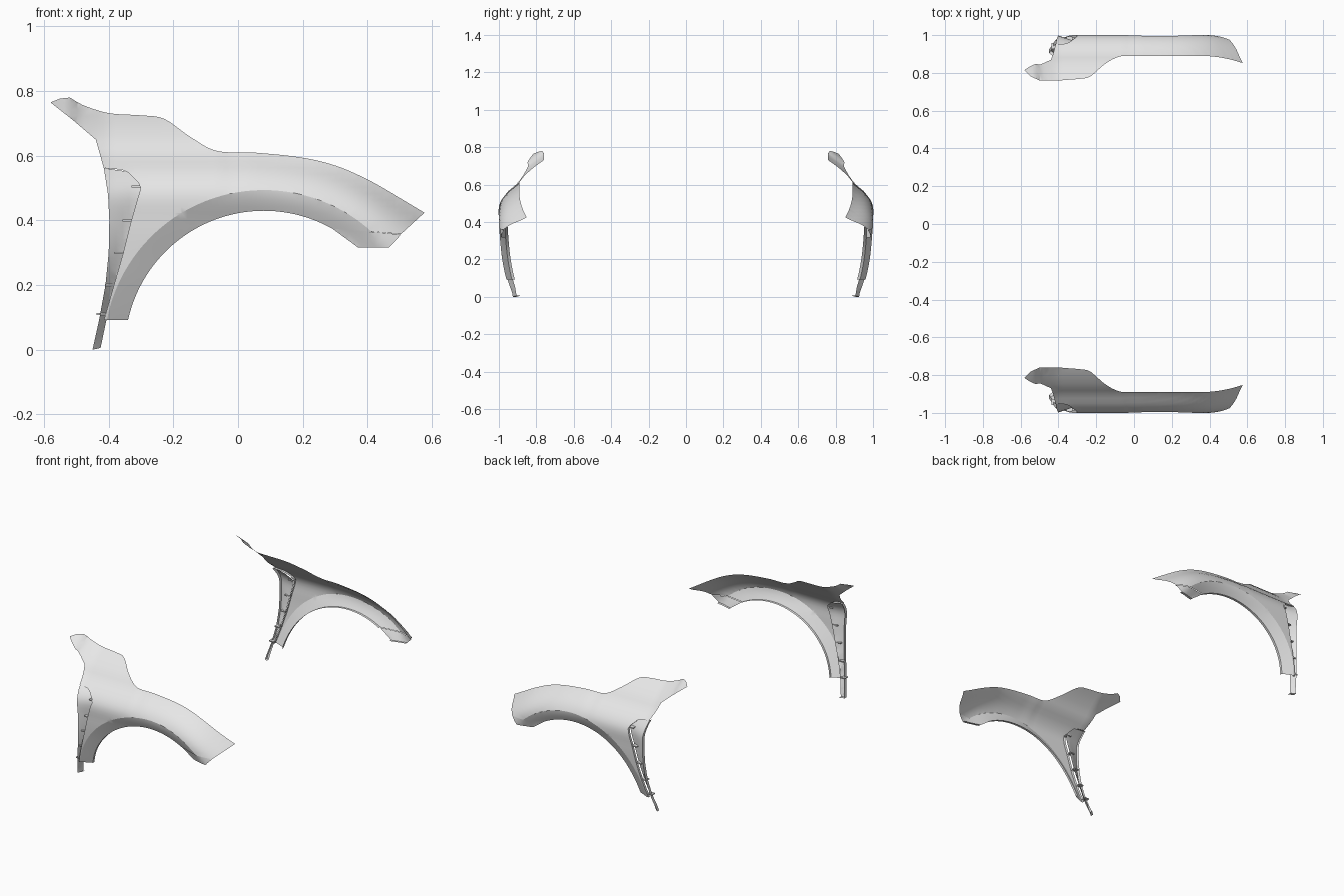
import bpy
import bmesh
import math

if "Cube" in bpy.data.objects:
    bpy.data.objects.remove(bpy.data.objects["Cube"], do_unlink=True)

paint = bpy.data.materials.new("light_grey_paint")
paint.use_nodes = True
paint.diffuse_color = (0.8, 0.8, 0.8, 1)
paint.node_tree.nodes["Principled BSDF"].inputs["Base Color"].default_value = paint.diffuse_color

STEP = 0.02
ARCH_X, LIP_R, CREASE_R = 0.08, 0.43, 0.494

# Upper edge height along the length, and outward reach against height
TOP_EDGE = [(-0.52, 0.78), (-0.48, 0.757), (-0.4, 0.732), (-0.3, 0.725), (-0.23, 0.715),
            (-0.15, 0.66), (-0.07, 0.616), (0.05, 0.61), (0.2, 0.594), (0.3, 0.57),
            (0.4, 0.527), (0.5, 0.47), (0.577, 0.424)]
REACH = [(0, 0.93), (0.1, 0.962), (0.2, 0.982), (0.3, 0.993), (0.4, 0.999), (0.49, 0.998),
         (0.55, 0.962), (0.6, 0.902), (0.65, 0.86), (0.7, 0.803), (0.73, 0.76)]
# Edge of the skin beside the side vent, from bottom to top
VENT_EDGE = [(-0.415, 0.092), (-0.355, 0.3), (-0.33, 0.4), (-0.301, 0.5),
             (-0.308, 0.517), (-0.342, 0.55), (-0.36, 0.557), (-0.415, 0.562)]
VENT_REAR = [(-0.415, 0.562), (-0.402, 0.48), (-0.398, 0.4), (-0.4, 0.3),
             (-0.41, 0.2), (-0.43, 0.09), (-0.45, 0)]


def smooth_curve(points, t):
    """Hermite interpolation through points, clamped at the ends."""
    t = min(max(t, points[0][0]), points[-1][0])
    last = len(points) - 1

    def slope(i):
        a, b = points[max(i - 1, 0)], points[min(i + 1, last)]
        return (b[1] - a[1]) / (b[0] - a[0])

    i = 0
    while i < last - 1 and t > points[i + 1][0]:
        i += 1
    (x0, v0), (x1, v1) = points[i], points[i + 1]
    w = x1 - x0
    s = (t - x0) / w
    return (v0 * (1 + 2 * s) * (1 - s) ** 2 + v1 * s * s * (3 - 2 * s)
            + w * s * (1 - s) * (slope(i) * (1 - s) - slope(i + 1) * s))


def polyline(points, z):
    """Straight interpolation of x by height."""
    pts = sorted((p[1], p[0]) for p in points)
    z = min(max(z, pts[0][0]), pts[-1][0])
    for (z0, x0), (z1, x1) in zip(pts, pts[1:]):
        if z <= z1:
            return x0 + (x1 - x0) * (z - z0) / (z1 - z0)


def reach(x, z):
    """Outward distance of the body surface."""
    level = z
    if x > -0.07:
        level += 0.613 - smooth_curve(TOP_EDGE, x)
    elif x < -0.4:
        level += 0.732 - smooth_curve(TOP_EDGE, x)
    y = smooth_curve(REACH, level)
    y -= 0.03 * (max(0, x - 0.35) / 0.2) ** 2
    y += 0.45 * max(0, -0.5 - x)
    r = math.hypot(x - ARCH_X, z)
    y -= 0.03 * min(max((CREASE_R - r) / (CREASE_R - LIP_R), 0), 1)
    return y


def vent_reach(x, z):
    """Vent surface sinks below the skin towards its front edge."""
    rear, front = polyline(VENT_REAR, z), polyline(VENT_EDGE[:4], z)
    s = min(max((x - rear) / max(front - rear, 0.02), 0), 1)
    return reach(x, z) - 0.004 - 0.03 * s


def arc(radius, start, end, count=40):
    angles = [math.radians(start + (end - start) * i / count) for i in range(count + 1)]
    return [(ARCH_X + radius * math.cos(a), radius * math.sin(a)) for a in angles]


def finish(name, bm, angle=22):
    mesh = bpy.data.meshes.new(name)
    bm.to_mesh(mesh)
    bm.free()
    obj = bpy.data.objects.new(name, mesh)
    bpy.context.collection.objects.link(obj)
    mesh.materials.append(paint)
    bpy.ops.object.select_all(action="DESELECT")
    obj.select_set(True)
    bpy.context.view_layer.objects.active = obj
    bpy.ops.object.shade_smooth_by_angle(angle=math.radians(angle))
    mirror = obj.modifiers.new("other_side", "MIRROR")
    mirror.use_axis = (False, True, False)
    mirror.use_mirror_merge = False


def panel(name, outlines, depth, has_flange, flange=0.015):
    """Fill outlines in the side plane, dice them, then bend them to the body."""
    bm = bmesh.new()
    for outline in outlines:
        bm.faces.new([bm.verts.new((x, 0, z)) for x, z in outline])
    for axis, low, count in ((0, -0.6, 60), (2, 0, 40)):
        for i in range(count):
            spot, normal = [0, 0, 0], [0, 0, 0]
            spot[axis], normal[axis] = low + STEP * i + 0.003, 1
            bmesh.ops.bisect_plane(bm, geom=bm.verts[:] + bm.edges[:] + bm.faces[:],
                                   dist=1e-5, plane_co=spot, plane_no=normal)
    bmesh.ops.remove_doubles(bm, verts=bm.verts[:], dist=0.0005)
    bmesh.ops.triangulate(bm, faces=[f for f in bm.faces if len(f.verts) > 4])
    for v in bm.verts:
        v.co.y = -depth(v.co.x, v.co.z)
    # Folded return along chosen borders
    rim = [e for e in bm.edges if e.is_boundary
           and all(has_flange(v.co.x, v.co.z) for v in e.verts)]
    if rim:
        new = bmesh.ops.extrude_edge_only(bm, edges=rim)["geom"]
        for v in new:
            if isinstance(v, bmesh.types.BMVert):
                v.co.y += flange
    bmesh.ops.recalc_face_normals(bm, faces=bm.faces[:])
    finish(name, bm)


def at_arch(x, z):
    return math.hypot(x - ARCH_X, z) < LIP_R + 0.002


def at_vent(x, z):
    return 0.09 < z < 0.565 and x < -0.29 and math.hypot(x - ARCH_X, z) > CREASE_R + 0.003


# Fender skin: main panel plus the flared band round the wheel arch
lip = arc(LIP_R, 167.6, 60.5)
crease = arc(CREASE_R, 169.3, 47.7)
top = [(-0.52 + 1.097 * i / 60, smooth_curve(TOP_EDGE, -0.52 + 1.097 * i / 60))
       for i in range(61)]
main = ([(-0.58, 0.765), (-0.55, 0.777)] + top + [(0.505, 0.358)] + crease[::-1]
        + VENT_EDGE + [(-0.44, 0.65), (-0.51, 0.71)])
panel("fender_skin", [main, lip + crease[::-1]], reach,
      lambda x, z: at_arch(x, z) or at_vent(x, z))

# Small lower corner plate
corner = [lip[-1], crease[-1], (0.505, 0.356), (0.467, 0.317), (0.37, 0.317)]
panel("lower_corner_plate", [corner], lambda x, z: reach(x, z) - 0.004,
      lambda x, z: z < 0.32)

# Sunken side vent behind the wheel arch
vent_front = [(x + 0.008, z) for x, z in VENT_EDGE[:6]]
panel("side_vent", [VENT_REAR + [(-0.425, 0.006)] + vent_front], vent_reach,
      lambda x, z: x < polyline(VENT_REAR, z) + 0.002 or z < 0.01, 0.02)

# Short fins across the vent gap
bm = bmesh.new()
for z in (0.505, 0.4, 0.3, 0.2, 0.11):
    x = polyline(VENT_EDGE[:4], z) - 0.012
    cube = bmesh.ops.create_cube(bm, size=1)["verts"]
    bmesh.ops.scale(bm, verts=cube, vec=(0.032, 0.03, 0.006))
    bmesh.ops.translate(bm, verts=cube, vec=(x, -reach(x, z) + 0.021, z))
finish("vent_fins", bm)
